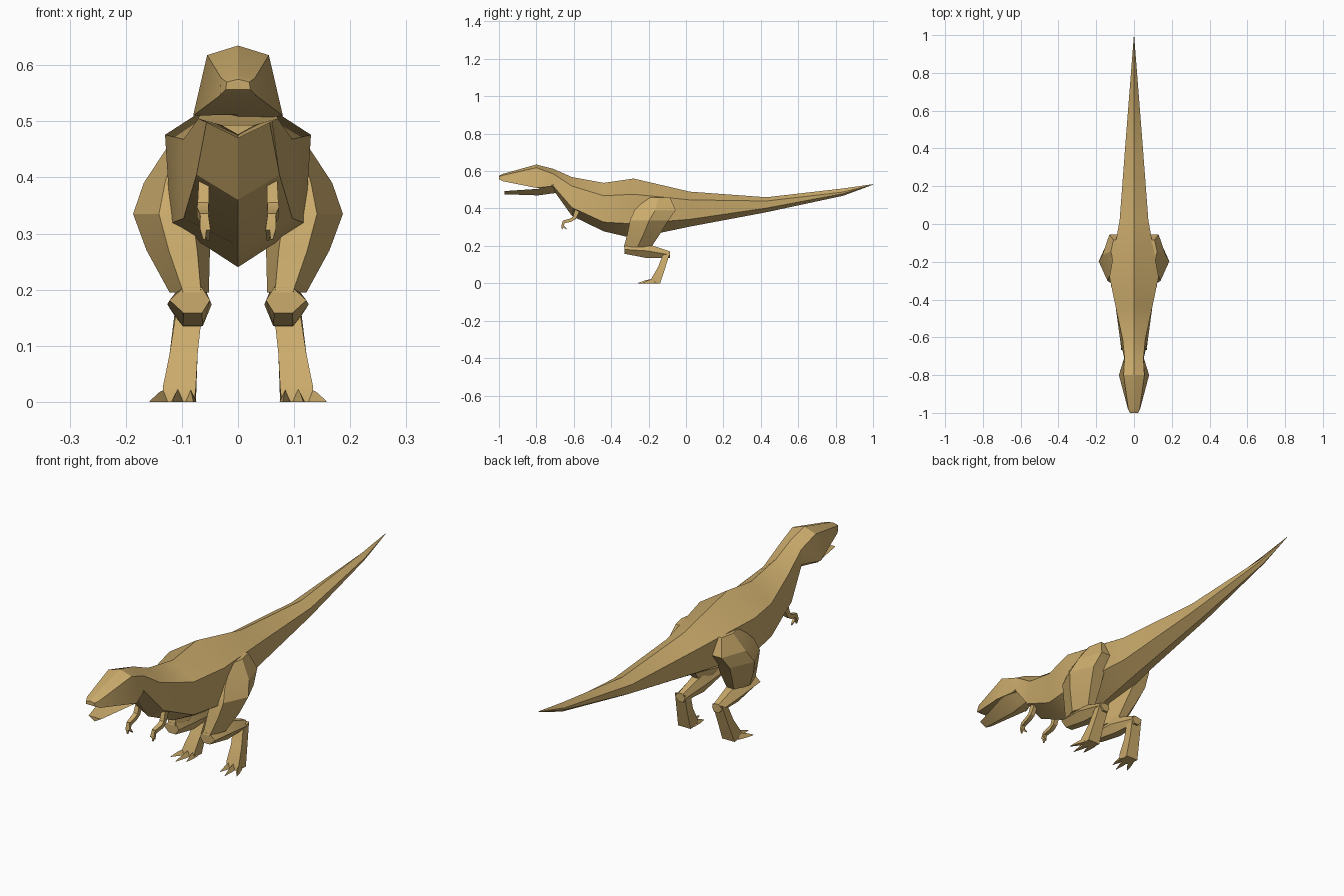
import bpy, bmesh, math
from mathutils import Vector

cube = bpy.data.objects.get("Cube")
if cube:
    bpy.data.objects.remove(cube)

hide = bpy.data.materials.new("tan_hide")
hide.use_nodes = True
TAN = (0.60, 0.41, 0.15, 1)
hide.diffuse_color = TAN
hide.node_tree.nodes["Principled BSDF"].inputs["Base Color"].default_value = TAN


def loft(name, rings, mirror=False):
    """Skin a closed surface through rings of equal point count."""
    bm = bmesh.new()
    loops = [[bm.verts.new(p) for p in ring] for ring in rings]
    n = len(loops[0])
    for a, b in zip(loops, loops[1:]):
        for i in range(n):
            j = (i + 1) % n
            bm.faces.new((a[i], a[j], b[j], b[i]))
    bm.faces.new(loops[0][::-1])
    bm.faces.new(loops[-1])
    bmesh.ops.remove_doubles(bm, verts=bm.verts, dist=0.0005)
    bmesh.ops.recalc_face_normals(bm, faces=bm.faces)
    mesh = bpy.data.meshes.new(name)
    bm.to_mesh(mesh)
    bm.free()
    mesh.materials.append(hide)
    ob = bpy.data.objects.new(name, mesh)
    bpy.context.collection.objects.link(ob)
    if mirror:
        ob.modifiers.new("both_sides", 'MIRROR').use_axis[0] = True
    bpy.ops.object.select_all(action='DESELECT')
    ob.select_set(True)
    bpy.context.view_layer.objects.active = ob
    bpy.ops.object.shade_smooth_by_angle(angle=math.radians(25))
    return ob


def trunk_ring(y, ridge, uw, uz, lw, lz, belly):
    return [(0, y, ridge), (uw, y, uz), (lw, y, lz),
            (0, y, belly), (-lw, y, lz), (-uw, y, uz)]


def hexagon(x0, x1, a0, a1, make, lean=0.0):
    """Six-sided section between x0..x1 and a0..a1, pointed at the sides."""
    w, m = x1 - x0, (a0 + a1) / 2 + lean
    return [make(x, a) for x, a in (
        (x0, m), (x0 + w * .2, a0), (x1 - w * .35, a0),
        (x1, m), (x1 - w * .35, a1), (x0 + w * .2, a1))]


def box_tube(name, path, mirror=True):
    """Square limb along (x, y, z, half width, half depth) stations."""
    rings = []
    pts = [Vector(p[:3]) for p in path]
    for i, (x, y, z, w, d) in enumerate(path):
        t = (pts[min(i + 1, len(pts) - 1)] - pts[max(i - 1, 0)]).normalized()
        across = Vector((1, 0, 0))
        across = (across - t * across.dot(t)).normalized()
        up = t.cross(across)
        rings.append([pts[i] + across * w * a + up * d * b
                      for a, b in ((-1, -1), (1, -1), (1, 1), (-1, 1))])
    return loft(name, rings, mirror)


# Head, neck, torso and tail: y, ridge, upper width/height, lower width/height, belly
loft("body", [trunk_ring(*s) for s in (
    (-1.00, .575, .020, .570, .022, .557, .557),
    (-.98, .585, .030, .577, .032, .546, .548),
    (-.80, .635, .055, .618, .080, .510, .512),
    (-.71, .612, .050, .585, .052, .520, .500),
    (-.61, .568, .060, .520, .074, .405, .360),
    (-.44, .537, .097, .468, .097, .327, .278),
    (-.28, .560, .130, .476, .120, .318, .240),
    (.02, .490, .076, .446, .070, .342, .303),
    (.43, .460, .045, .440, .042, .402, .380),
    (.84, .507, .013, .488, .012, .479, .468),
    (1.00, .530, .0005, .529, .0005, .528, .527))])

# Open lower jaw with a V-shaped underside
loft("lower_jaw", [[(-w, y, top), (w, y, top), (0, y, low)] for y, w, top, low in (
    (-.97, .030, .493, .476), (-.79, .072, .505, .470), (-.68, .045, .535, .485))])

# Thighs: stacked sections, height, x range, y range
loft("thigh", [hexagon(x0, x1, y0, y1, lambda x, y, z=z: (x, y, z)) for z, x0, x1, y0, y1 in (
    (.460, .085, .122, -.205, -.085),
    (.390, .060, .168, -.275, -.055),
    (.335, .055, .187, -.300, -.095),
    (.270, .050, .163, -.312, -.135),
    (.195, .052, .122, -.332, -.185))], True)

# Shins: sections running back from knee to ankle, y, x range, z range
loft("shin", [hexagon(x0, x1, z0, z1, lambda x, z, y=y: (x, y, z)) for y, x0, x1, z0, z1 in (
    (-.330, .050, .122, .158, .204),
    (-.210, .047, .126, .135, .212),
    (-.085, .064, .112, .134, .170))], True)

# Lower legs down to the foot
loft("lower_leg", [[(x0, y0, z0), (x1, y0, z0), (x1, y1, z1), (x0, y1, z1)]
     for x0, x1, y0, z0, y1, z1 in (
    (.065, .112, -.125, .150, -.085, .166),
    (.072, .122, -.150, .085, -.110, .085),
    (.075, .134, -.185, .026, -.138, .000),
    (.078, .132, -.190, .000, -.150, .000))], True)

# Three pointed toes on each foot
for label, root, tip, reach in (("inner", .086, .080, -.235),
                                ("middle", .105, .116, -.257),
                                ("outer", .124, .157, -.232)):
    mid = (root + tip) / 2
    loft(label + "_toe", [[(x - w, y, 0), (x + w, y, 0), (x, y, h)] for x, y, w, h in (
        (root, -.165, .012, .026),
        (mid, (reach - .17) / 2, .009, .017),
        (tip, reach, .001, .002))], True)

# Small arms with bent elbows and hanging hands
box_tube("arm", [(.060, -.575, .405, .009, .014),
                 (.062, -.597, .350, .010, .010),
                 (.063, -.615, .338, .010, .009),
                 (.060, -.655, .328, .008, .008)])
for label, x, y in (("front", .062, -.662), ("rear", .055, -.638)):
    box_tube(label + "_finger", [(.060, -.652, .332, .007, .007),
                                 (x, -.660, .308, .006, .006),
                                 (x - .002, y, .289, .002, .002)])
